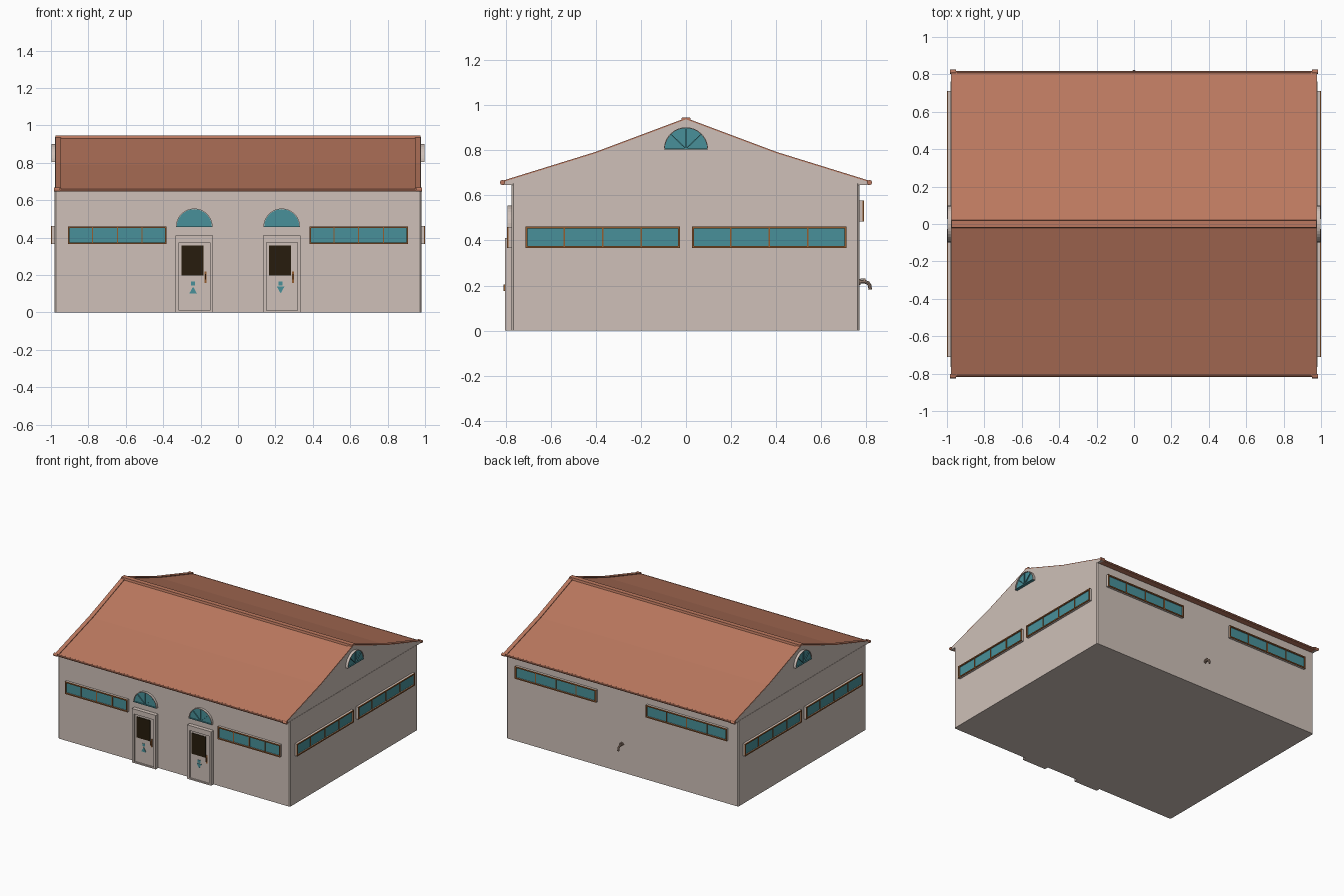
import bpy, bmesh, math
from mathutils import Matrix, Vector

if "Cube" in bpy.data.objects:
    bpy.data.objects.remove(bpy.data.objects["Cube"])


def mat(name, r, g, b):
    m = bpy.data.materials.new(name)
    m.diffuse_color = (r, g, b, 1)
    m.use_nodes = True
    m.node_tree.nodes["Principled BSDF"].inputs["Base Color"].default_value = m.diffuse_color
    return m


WALL = mat("pale_plaster", 0.62, 0.53, 0.48)
ROOF = mat("terracotta", 0.50, 0.19, 0.115)
GLASS = mat("teal_glass", 0.065, 0.28, 0.32)
WOOD = mat("brown_wood", 0.30, 0.11, 0.03)
DARK = mat("dark_pane", 0.02, 0.012, 0.004)
METAL = mat("tap_metal", 0.36, 0.25, 0.19)

# Each facade: angle about z and distance of the wall from the centre
FRONT, RIGHT, BACK, LEFT = (0, 0.773), (90, 0.98), (180, 0.769), (270, 0.98)


def add(name, solids, side, m):
    """Extruded outlines: each solid is (points in (u, z), depth0, depth1) off the wall."""
    angle, base = side
    rot = Matrix.Rotation(math.radians(angle), 3, 'Z')
    bm = bmesh.new()
    for pts, d0, d1 in solids:
        a = [bm.verts.new(rot @ Vector((u, -base - d0, z))) for u, z in pts]
        b = [bm.verts.new(rot @ Vector((u, -base - d1, z))) for u, z in pts]
        n = len(pts)
        bm.faces.new(a)
        bm.faces.new(b[::-1])
        for i in range(n):
            j = (i + 1) % n
            bm.faces.new((a[i], b[i], b[j], a[j]))
    bmesh.ops.recalc_face_normals(bm, faces=bm.faces)
    me = bpy.data.meshes.new(name)
    bm.to_mesh(me)
    bm.free()
    me.materials.append(m)
    ob = bpy.data.objects.new(name, me)
    bpy.context.collection.objects.link(ob)
    return ob


def rect(u0, u1, z0, z1):
    return [(u0, z0), (u1, z0), (u1, z1), (u0, z1)]


def ring(u0, u1, z0, z1, w, d0, d1):
    return [(r, d0, d1) for r in (
        rect(u0, u1, z0, z0 + w), rect(u0, u1, z1 - w, z1),
        rect(u0, u0 + w, z0 + w, z1 - w), rect(u1 - w, u1, z0 + w, z1 - w))]


def arc(u, z, r, a0=0, a1=180, n=16):
    return [(u + r * math.cos(math.radians(a0 + (a1 - a0) * i / n)),
             z + r * math.sin(math.radians(a0 + (a1 - a0) * i / n))) for i in range(n + 1)]


def window(name, side, u0, u1, z0, z1):
    w = 0.009
    add(name + "_casing", ring(u0, u1, z0, z1, w, -0.01, 0.014), side, WALL)
    add(name + "_glass", [(rect(u0 + w, u1 - w, z0 + w, z1 - w), -0.01, 0.010)], side, GLASS)
    frame = ring(u0, u1, z0, z1, w, 0.014, 0.02)
    for i in (1, 2, 3):
        c = u0 + (u1 - u0) * i / 4
        frame.append((rect(c - 0.003, c + 0.003, z0 + w, z1 - w), 0.0, 0.015))
    add(name + "_frame", frame, side, WOOD)


def fanlight(name, side, u, z, r=0.098):
    add(name + "_arch", [(arc(u, z, r) + arc(u, z, r - 0.004, 180, 0), -0.01, 0.018)], side, WALL)
    add(name + "_glass", [(arc(u, z, r - 0.004), -0.01, 0.010)], side, GLASS)
    bars = [(rect(u - r + 0.004, u + r - 0.004, z, z + 0.005), 0.0, 0.018)]
    for a in (45, 90, 135):
        c, s = math.cos(math.radians(a)), math.sin(math.radians(a))
        h, e = 0.002, r - 0.005
        bars.append(([(u + s * h, z - c * h + 0.003), (u + s * h + c * e, z - c * h + s * e),
                      (u - s * h + c * e, z + c * h + s * e), (u - s * h, z + c * h + 0.003)], 0.0, 0.017))
    add(name + "_bars", bars, side, GLASS)


def door(name, u, up):
    # surround, leaf, pane, handle
    add(name + "_surround", [(rect(u - 0.101, u - 0.081, 0, 0.412), -0.01, 0.030),
                             (rect(u + 0.083, u + 0.101, 0, 0.412), -0.01, 0.030),
                             (rect(u - 0.081, u + 0.083, 0.374, 0.412), -0.01, 0.030),
                             (rect(u - 0.081, u + 0.083, 0, 0.010), -0.01, 0.030)], FRONT, WALL)
    add(name + "_leaf", [(rect(u - 0.081, u + 0.083, 0.01, 0.374), -0.01, 0.020)], FRONT, WALL)
    add(name + "_pane", [(rect(u - 0.067, u + 0.050, 0.198, 0.357), 0.0, 0.024)], FRONT, DARK)
    add(name + "_handle", [(rect(u + 0.056, u + 0.065, 0.157, 0.218), 0.0, 0.025),
                           (rect(u + 0.057, u + 0.064, 0.175, 0.205), 0.025, 0.036)], FRONT, WOOD)
    # pictogram: head and triangular body
    c = u - 0.006
    za, zb = (0.102, 0.138) if up else (0.138, 0.102)
    add(name + "_sign", [(rect(c - 0.011, c + 0.011, 0.145, 0.165), 0.0, 0.023),
                         ([(c - 0.02, za), (c + 0.02, za), (c, zb)], 0.0, 0.023)], FRONT, GLASS)


# Walls with softened upright corners
bm = bmesh.new()
bmesh.ops.create_cube(bm, size=1)
bmesh.ops.transform(bm, verts=bm.verts, matrix=Matrix.Translation((0, -0.002, 0.326))
                    @ Matrix.Diagonal((1.96, 1.542, 0.652, 1)))
up = [e for e in bm.edges if abs(e.verts[0].co.z - e.verts[1].co.z) > 0.1]
bmesh.ops.bevel(bm, geom=up, offset=0.008, segments=1, affect='EDGES')
me = bpy.data.meshes.new("walls")
bm.to_mesh(me)
bm.free()
me.materials.append(WALL)
bpy.context.collection.objects.link(bpy.data.objects.new("walls", me))

# Roof body, gables, verges, eaves and ridge, all extruded along x
slope = [(0.813, 0.660), (0.4, 0.788), (0.0, 0.938)]


def profile(dz):
    half = [(y, z + dz) for y, z in slope]
    return half + [(-y, z) for y, z in half[-2::-1]]


CENTRE = (90, 0)
add("roof", [(profile(0) + [(-0.813, 0.647), (0.813, 0.647)], -0.968, 0.968)], CENTRE, ROOF)
for s, tag in ((1, "right"), (-1, "left")):
    add("gable_" + tag, [(profile(-0.001) + [(-0.813, 0.646), (0.813, 0.646)],
                          s * 0.96, s * 0.978)], CENTRE, WALL)
    add("verge_" + tag, [(profile(0.005) + profile(-0.002)[::-1], s * 0.946, s * 0.977)], CENTRE, ROOF)
    ends = [(arc(f * 0.814, 0.657, 0.011, 0, 337.5, 15), s * 0.953, s * 0.985) for f in (1, -1)]
    add("verge_ends_" + tag, ends, CENTRE, ROOF)
add("eaves", [(arc(f * 0.809, 0.655, 0.008, 0, 315, 7), -0.96, 0.96) for f in (1, -1)], CENTRE, ROOF)
add("ridge_cap", [([(-0.022, 0.928), (0.022, 0.928), (0.018, 0.946), (-0.018, 0.946)],
                   -0.975, 0.975)], CENTRE, ROOF)

# Openings on all four sides
for s, tag in ((1, "a"), (-1, "b")):
    for side, label, u0, u1, z0 in ((FRONT, "front", 0.381, 0.909, 0.366),
                                    (BACK, "back", 0.21, 0.895, 0.484),
                                    (RIGHT, "right", 0.027, 0.711, 0.367),
                                    (LEFT, "left", 0.027, 0.711, 0.367)):
        a, b = sorted((s * u0, s * u1))
        window(f"{label}_window_{tag}", side, a, b, z0, z0 + 0.094)
    fanlight("front_fanlight_" + tag, FRONT, s * 0.234, 0.458)
    door("door_" + tag, s * 0.234, s < 0)
fanlight("right_fanlight", RIGHT, 0, 0.804)
fanlight("left_fanlight", LEFT, 0, 0.804)

# Garden tap on the back wall: bent pipe, flange and lever
cu = bpy.data.curves.new("tap_pipe", 'CURVE')
cu.dimensions = '3D'
cu.bevel_depth = 0.008
cu.bevel_resolution = 2
cu.use_fill_caps = True
sp = cu.splines.new('POLY')
path = [(0.76, 0.216), (0.795, 0.216), (0.808, 0.211), (0.815, 0.200), (0.817, 0.182)]
sp.points.add(len(path) - 1)
for p, (y, z) in zip(sp.points, path):
    p.co = (0, y, z, 1)
tap = bpy.data.objects.new("tap_pipe", cu)
bpy.context.collection.objects.link(tap)
cu.materials.append(METAL)
bpy.context.view_layer.objects.active = tap
tap.select_set(True)
bpy.ops.object.convert(target='MESH')
bpy.ops.object.shade_smooth_by_angle()
add("tap_flange", [(arc(0, 0.216, 0.013, 0, 330, 11), -0.005, 0.005)], BACK, METAL)
add("tap_lever", [(rect(-0.004, 0.004, 0.22, 0.232), 0.018, 0.028),
                  (rect(-0.004, 0.004, 0.227, 0.232), 0.005, 0.028)], BACK, METAL)
